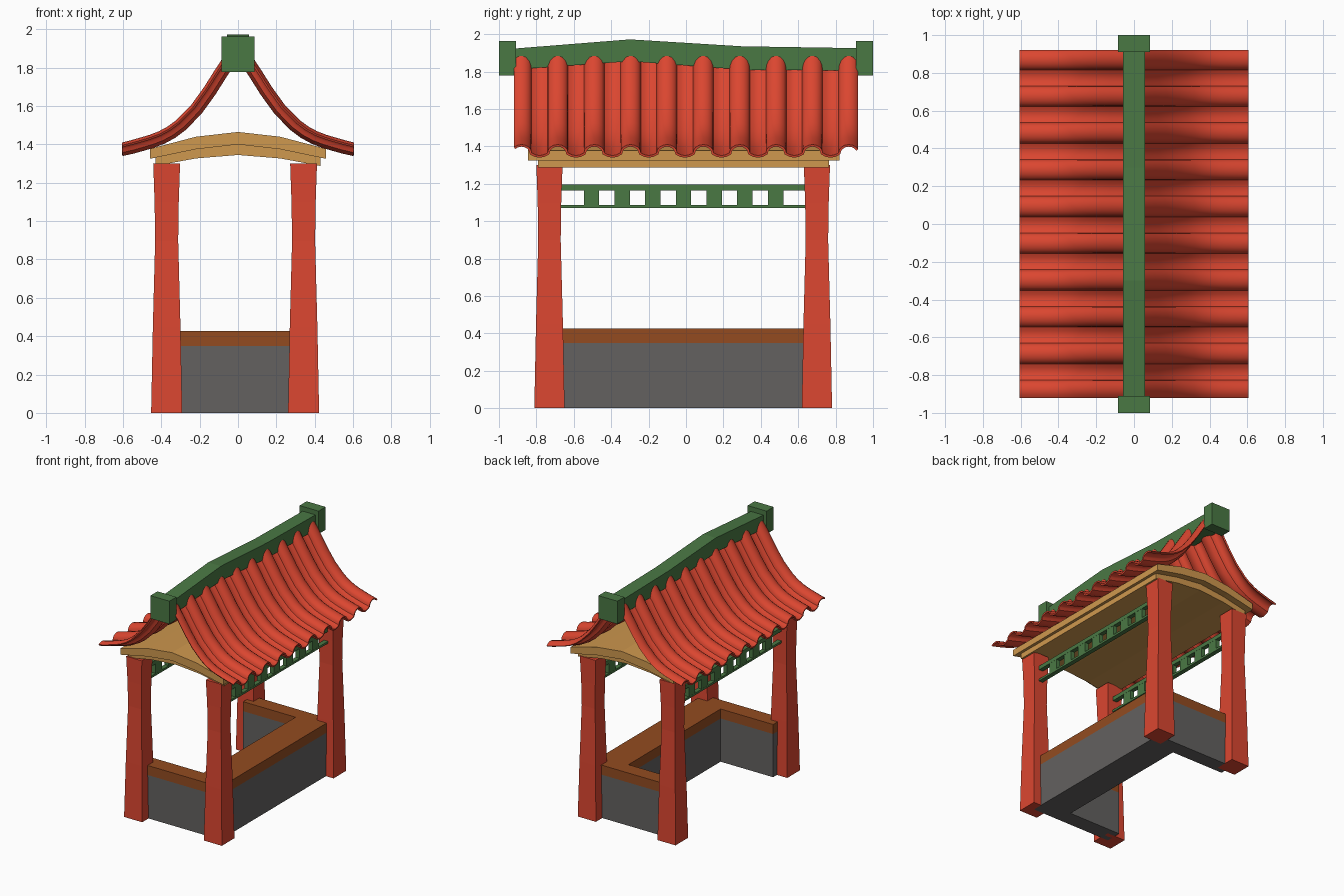
import bpy, bmesh, math
from mathutils import Vector

if "Cube" in bpy.data.objects:
    bpy.data.objects.remove(bpy.data.objects["Cube"])


def material(name, hex_code):
    m = bpy.data.materials.new(name)
    srgb = [int(hex_code[i:i + 2], 16) / 255 for i in (0, 2, 4)]
    lin = [c / 12.92 if c < 0.04045 else ((c + 0.055) / 1.055) ** 2.4 for c in srgb]
    m.diffuse_color = (*lin, 1)
    m.use_nodes = True
    m.node_tree.nodes["Principled BSDF"].inputs["Base Color"].default_value = m.diffuse_color
    return m


RED = material("roof and post red", "DB4630")
GREEN = material("trim green", "4A7844")
TAN = material("tan wood", "CF984E")
GRAY = material("wall gray", "636160")
BROWN = material("seat brown", "934B20")


def finish(name, bm, mat, fix=True):
    if fix:
        bmesh.ops.recalc_face_normals(bm, faces=bm.faces)
    me = bpy.data.meshes.new(name)
    bm.to_mesh(me)
    bm.free()
    me.materials.append(mat)
    ob = bpy.data.objects.new(name, me)
    bpy.context.collection.objects.link(ob)
    return ob


def add_box(bm, x0, x1, y0, y1, z0, z1):
    vs = bmesh.ops.create_cube(bm, size=1)["verts"]
    for v in vs:
        v.co = Vector((x1 if v.co.x > 0 else x0, y1 if v.co.y > 0 else y0, z1 if v.co.z > 0 else z0))


def prism(name, outline, vec, mat):
    """Extrude a closed 3D outline along a vector."""
    bm = bmesh.new()
    face = bm.faces.new([bm.verts.new(p) for p in outline])
    ext = bmesh.ops.extrude_face_region(bm, geom=[face])
    moved = [g for g in ext["geom"] if isinstance(g, bmesh.types.BMVert)]
    bmesh.ops.translate(bm, verts=moved, vec=vec)
    return finish(name, bm, mat)


# Four posts, waisted towards the top
def post(name, cx, cy):
    bm = bmesh.new()
    rings = []
    for z, h in ((0, 0.081), (0.45, 0.072), (0.9, 0.06), (1.1, 0.063), (1.3, 0.07)):
        rings.append([bm.verts.new((cx + sx * h, cy + sy * h, z))
                      for sx, sy in ((-1, -1), (1, -1), (1, 1), (-1, 1))])
    for a, b in zip(rings, rings[1:]):
        for i in range(4):
            j = (i + 1) % 4
            bm.faces.new((a[i], a[j], b[j], b[i]))
    bm.faces.new(rings[0])
    bm.faces.new(rings[-1])
    finish(name, bm, RED)


for xn, cx in (("left", -0.372), ("right", 0.342)):
    for yn, cy in (("front", -0.73), ("back", 0.70)):
        post(f"{yn}_{xn}_post", cx, cy)

# U-shaped low wall with a seat on top, open on the left
U = [(-0.36, -0.73), (0.355, -0.73), (0.355, 0.70), (-0.36, 0.70),
     (-0.36, 0.58), (0.11, 0.58), (0.11, -0.60), (-0.36, -0.60)]
prism("low_wall", [(x, y, 0) for x, y in U], (0, 0, 0.35), GRAY)
prism("bench_seat", [(x, y, 0.35) for x, y in U], (0, 0, 0.077), BROWN)

# Lattice rails on both long sides
for name, cx in (("left_lattice", -0.372), ("right_lattice", 0.342)):
    bm = bmesh.new()
    add_box(bm, cx - 0.018, cx + 0.018, -0.70, 0.68, 1.165, 1.197)
    add_box(bm, cx - 0.018, cx + 0.018, -0.70, 0.68, 1.07, 1.087)
    for i in range(7):
        y = -0.505 + 0.164 * i
        add_box(bm, cx - 0.017, cx + 0.017, y - 0.041, y + 0.041, 1.08, 1.17)
    finish(name, bm, GREEN)


# Two arched ceiling slabs
def slab(name, w, bottoms, tops, y0, y1):
    xs = (-w, -0.22, 0, 0.22, w)
    low = [(x, y0, bottoms[abs(i - 2)]) for i, x in enumerate(xs)]
    high = [(x, y0, tops[abs(i - 2)]) for i, x in enumerate(xs)]
    prism(name, low + high[::-1], (0, y1 - y0, 0), TAN)


slab("lower_ceiling_slab", 0.43, (1.345, 1.327, 1.288), (1.402, 1.377, 1.335), -0.79, 0.765)
slab("upper_ceiling_slab", 0.46, (1.40, 1.375, 1.325), (1.465, 1.44, 1.377), -0.845, 0.82)

# Tiled roof slopes: a curved slope swept by a cover-and-pan wave
SLOPE = [(0.605, 1.377), (0.55, 1.39), (0.50, 1.404), (0.45, 1.419), (0.40, 1.438), (0.35, 1.465),
         (0.30, 1.502), (0.22, 1.583), (0.15, 1.680), (0.09, 1.775), (0.03, 1.866)]
PITCH, FIRST = 0.1945, -0.88


def wave(d):
    d = abs(d)
    if d < 0.055:
        return -0.012 + 0.045 * math.sqrt(1 - (d / 0.055) ** 2)
    t = (d - 0.055) / (PITCH / 2 - 0.055)
    return -0.012 - 0.014 * math.sin(t * math.pi / 2)


offsets = [-0.0973, -0.075, -0.055, -0.051, -0.041, -0.023, 0, 0.023, 0.041, 0.051, 0.055, 0.075]
stations = [(-0.92, -0.04)]
for k in range(10):
    for d in offsets:
        y = FIRST + PITCH * k + d
        if -0.918 < y < 0.918:
            stations.append((y, d))
stations.append((0.92, 0.92 - (FIRST + 9 * PITCH)))

for name, side in (("left_tile_roof", -1), ("right_tile_roof", 1)):
    bm = bmesh.new()
    rows = []
    for i, (x, z) in enumerate(SLOPE):
        a, b = SLOPE[max(i - 1, 0)], SLOPE[min(i + 1, len(SLOPE) - 1)]
        n = Vector((b[1] - a[1], a[0] - b[0])).normalized()
        if i == 0:
            n = Vector((0, 1))  # eave is cut plumb
        rows.append([bm.verts.new((side * (x + n.x * wave(d)), y, z + n.y * wave(d)))
                     for y, d in stations])
    for r, s in zip(rows, rows[1:]):
        for j in range(len(stations) - 1):
            quad = (r[j], r[j + 1], s[j + 1], s[j])
            bm.faces.new(quad if side > 0 else quad[::-1])
    roof = finish(name, bm, RED, fix=False)
    mod = roof.modifiers.new("thickness", "SOLIDIFY")
    mod.thickness = 0.012
    mod.offset = -1
    bpy.ops.object.select_all(action="DESELECT")
    roof.select_set(True)
    bpy.context.view_layer.objects.active = roof
    bpy.ops.object.modifier_apply(modifier="thickness")
    bpy.ops.object.shade_smooth_by_angle(angle=math.radians(40))

# Ridge beam with a gentle hump, and its end blocks
TOP = [(-0.93, 1.922), (-0.3, 1.972), (0.3, 1.935), (0.93, 1.925)]
BOTTOM = [(0.93, 1.805), (0.3, 1.81), (-0.3, 1.855), (-0.93, 1.81)]
prism("ridge_beam", [(-0.057, y, z) for y, z in TOP + BOTTOM], (0.114, 0, 0), GREEN)
for name, y0, y1 in (("front_ridge_block", -1, -0.91), ("back_ridge_block", 0.91, 1)):
    bm = bmesh.new()
    add_box(bm, -0.085, 0.085, y0, y1, 1.778, 1.963)
    finish(name, bm, GREEN)
